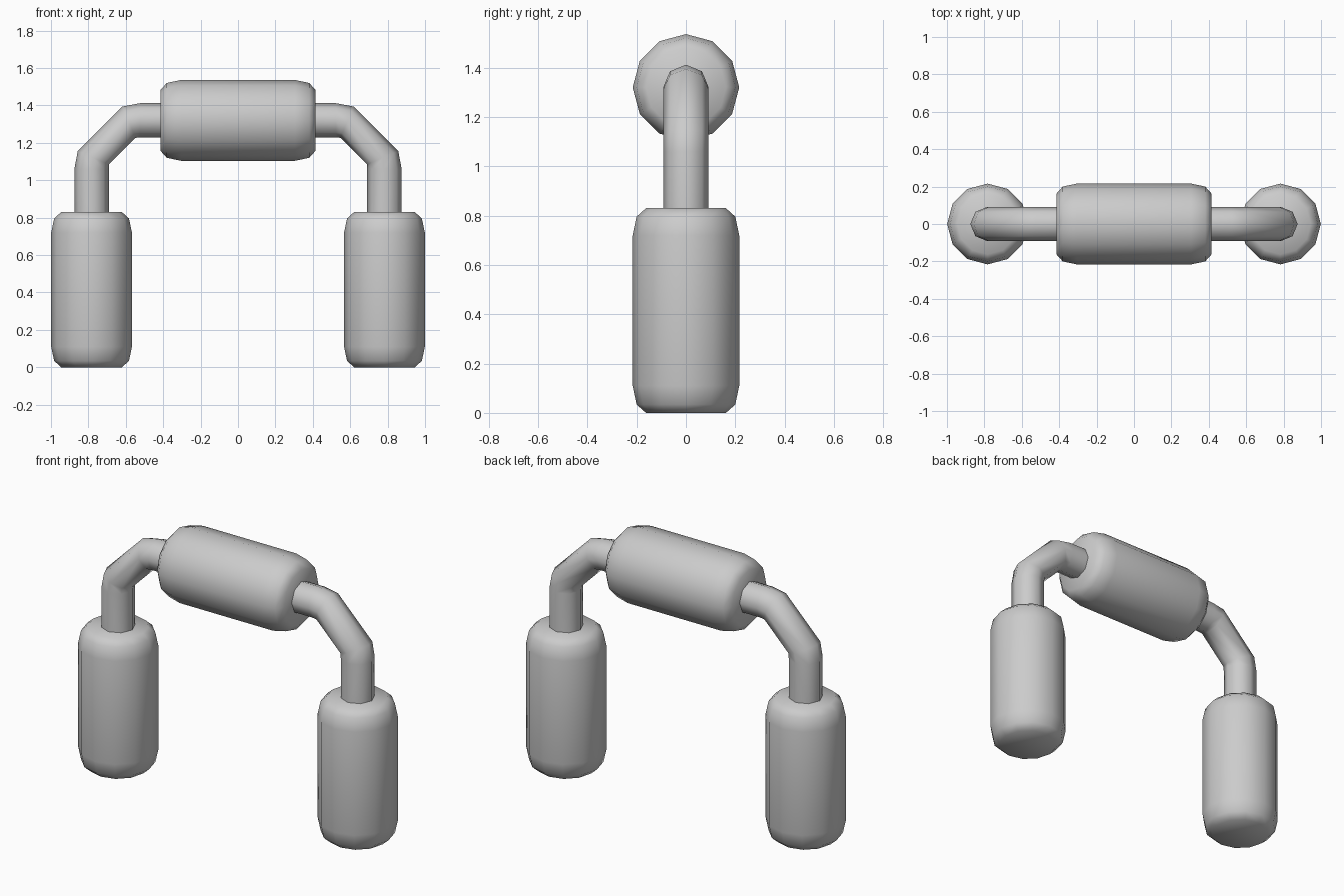
import bpy, bmesh, math
from mathutils import Vector

if "Cube" in bpy.data.objects:
    bpy.data.objects.remove(bpy.data.objects["Cube"])

LEG_X, BAR_Z = 0.783, 1.32
R, TUBE_R = 0.216, 0.092


def loft(name, rings, sides, mirror=False):
    """Skin rings given as (outer xz, inner xz, half depth in y)."""
    bm = bmesh.new()
    loops = []
    for (ox, oz), (ix, iz), depth in rings:
        centre = Vector((ox + ix, 0, oz + iz)) / 2
        u = Vector((ox - ix, 0, oz - iz)) / 2
        v = Vector((0, depth, 0))
        angles = [2 * math.pi * i / sides for i in range(sides)]
        loops.append([bm.verts.new(centre + u * math.cos(a) + v * math.sin(a)) for a in angles])
    for a, b in zip(loops, loops[1:]):
        for i in range(sides):
            j = (i + 1) % sides
            bm.faces.new((a[i], a[j], b[j], b[i]))
    bm.faces.new(loops[0])
    bm.faces.new(loops[-1])
    bmesh.ops.recalc_face_normals(bm, faces=bm.faces)
    mesh = bpy.data.meshes.new(name)
    bm.to_mesh(mesh)
    bm.free()
    obj = bpy.data.objects.new(name, mesh)
    bpy.context.collection.objects.link(obj)
    bpy.ops.object.select_all(action='DESELECT')
    obj.select_set(True)
    bpy.context.view_layer.objects.active = obj
    bpy.ops.object.shade_smooth_by_angle(angle=math.radians(50))
    if mirror:
        mod = obj.modifiers.new("Mirror", 'MIRROR')
        mod.use_mirror_merge = False
    return obj


# Shared rounded-cylinder profile: (distance along the axis, radius)
half = 0.415
start = [(-half, 0.162), (-half + 0.034, 0.2), (-half + 0.11, R)]
profile = start + [(-t, r) for t, r in reversed(start)]

# Upright padded legs
loft("leg_pad", [((LEG_X + r, half + t), (LEG_X - r, half + t), r) for t, r in profile], 12, True)

# Horizontal padded crossbar
loft("crossbar_pad", [((t, BAR_Z + r), (t, BAR_Z - r), r) for t, r in profile], 12)

# Bent connecting tubes; the second half of the bend reflects the first
first = [((LEG_X + TUBE_R, 0.8), (LEG_X - TUBE_R, 0.8)),
         ((LEG_X + TUBE_R, 1.06), (LEG_X - TUBE_R, 1.06)),
         ((0.857, 1.155), (0.690, 1.084))]
shift = BAR_Z - LEG_X
second = [tuple((z - shift, x + shift) for x, z in pair) for pair in reversed(first)]
second[-1] = ((0.38, BAR_Z + TUBE_R), (0.38, BAR_Z - TUBE_R))
loft("bent_tube", [(o, i, TUBE_R) for o, i in first + second], 8, True)
